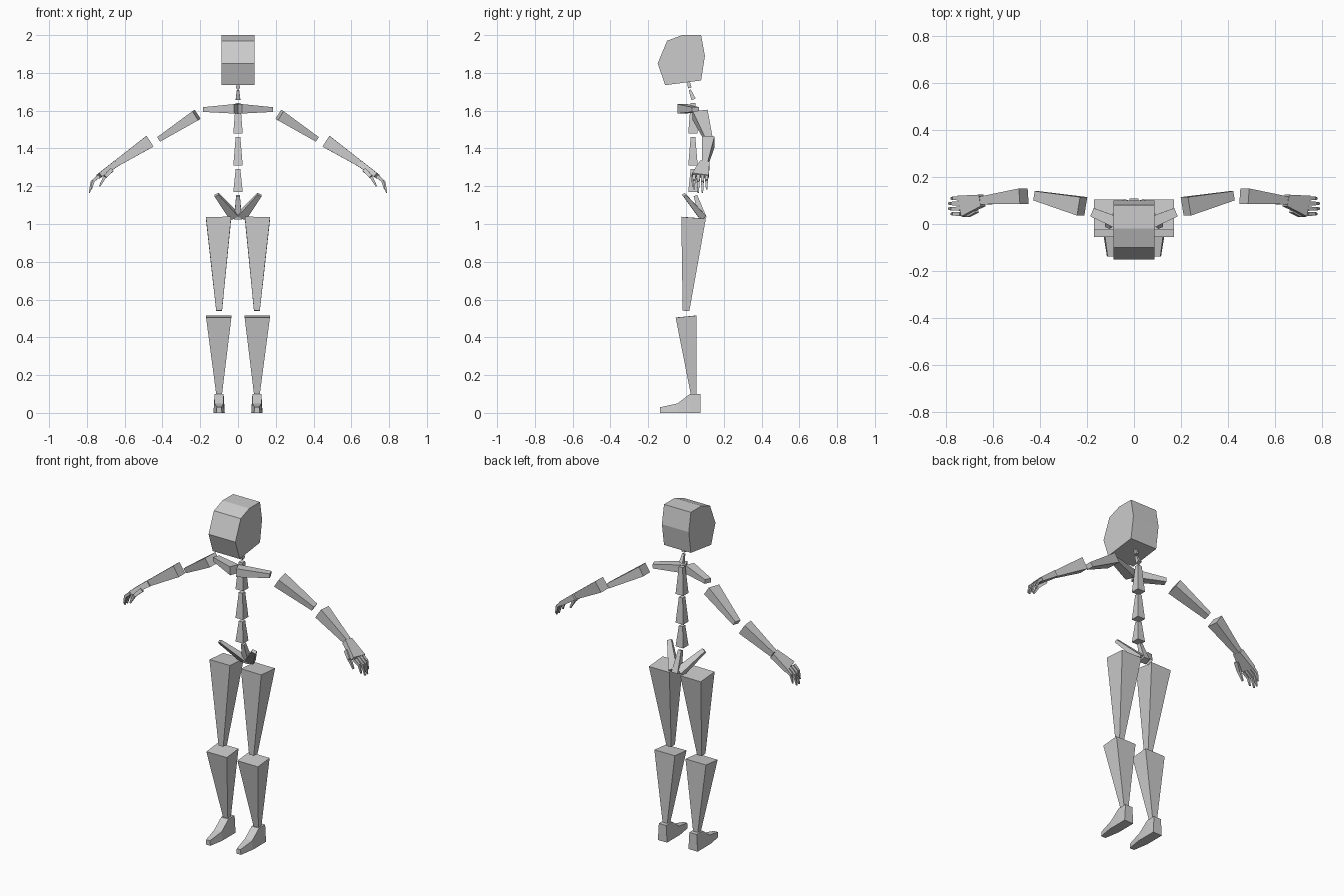
import bpy, bmesh
from mathutils import Vector

cube = bpy.data.objects.get("Cube")
if cube:
    bpy.data.objects.remove(cube, do_unlink=True)

color = (0.6, 0.6, 0.6, 1)
grey = bpy.data.materials.new("plain_grey")
grey.use_nodes = True
grey.diffuse_color = color
grey.node_tree.nodes["Principled BSDF"].inputs["Base Color"].default_value = color

ACROSS = Vector((1, 0, 0))
FORWARD = Vector((0, 1, 0))
UP = Vector((0, 0, 1))


def loft(name, rings):
    """Closed flat-shaded solid through rings with equal point counts."""
    bm = bmesh.new()
    loops = [[bm.verts.new(point) for point in ring] for ring in rings]
    for lower, upper in zip(loops, loops[1:]):
        for i in range(len(lower)):
            bm.faces.new((lower[i - 1], lower[i], upper[i], upper[i - 1]))
    bm.faces.new(loops[0])
    bm.faces.new(loops[-1])
    bmesh.ops.recalc_face_normals(bm, faces=bm.faces)
    mesh = bpy.data.meshes.new(name)
    bm.to_mesh(mesh)
    bm.free()
    mesh.materials.append(grey)
    bpy.context.collection.objects.link(bpy.data.objects.new(name, mesh))


def rectangle(center, half_width, half_depth):
    """Corners of a rectangle spanned by two half-side vectors."""
    return [center - half_width - half_depth, center + half_width - half_depth,
            center + half_width + half_depth, center - half_width + half_depth]


def bone(name, start, end, width, depth, taper=0.5, thinning=0.5, axis=ACROSS):
    """Tapered box from start to end, its width measured along the axis."""
    start, end = Vector(start), Vector(end)
    direction = (end - start).normalized()
    side = (axis - direction * axis.dot(direction)).normalized() / 2
    normal = direction.cross(side)
    loft(name, [rectangle(start, side * width, normal * depth),
                rectangle(end, side * width * taper, normal * depth * thinning)])


# Head: side profile extruded across x, from the crown round the back to the brow
profile = [(-0.1, 1.97), (-0.02, 2), (0.08, 2), (0.1, 1.89),
           (0.08, 1.76), (-0.11, 1.735), (-0.15, 1.85)]
head_half_width = 0.088
loft("head", [[(x, y, z) for y, z in profile]
              for x in (-head_half_width, head_half_width)])

# Spine: equal tapered blocks stacked with gaps
spine_base = Vector((0, 0.037, 0))
for name, bottom, top in (("lower_spine", 1.17, 1.29),
                          ("middle_spine", 1.31, 1.46),
                          ("upper_spine", 1.48, 1.64)):
    bone(name, spine_base + UP * bottom, spine_base + UP * top, 0.05, 0.05)

# Neck and pelvis core lean forward as they rise
bone("lower_neck", (0, 0.04, 1.66), (0, 0.02, 1.71), 0.024, 0.024)
bone("upper_neck", (0, 0.02, 1.72), (0, 0.01, 1.77), 0.02, 0.02)
bone("pelvis_core", (0, 0.09, 1.03), (0, 0.05, 1.15), 0.04, 0.04)


def build_side(side, sign):
    """Leg, foot, arm and hand of one side."""

    def place(x, y, z):
        return Vector((sign * x, y, z))

    def limb(part, start, end, width, depth, **options):
        bone(f"{side}_{part}", place(*start), place(*end), width, depth, **options)

    def arm(part, start, end, width, depth, **options):
        limb(part, start, end, width, depth, axis=FORWARD, **options)

    # Hip and leg
    leg_taper = dict(taper=0.23, thinning=0.27)
    limb("hip_bone", (0.02, 0.085, 1.04), (0.113, -0.01, 1.155), 0.05, 0.035)
    limb("thigh", (0.103, 0.04, 1.033), (0.1, 0, 0.54), 0.134, 0.13, **leg_taper)
    limb("shin", (0.102, 0, 0.51), (0.1, 0.04, 0.1), 0.134, 0.11, **leg_taper)

    # Foot: sole sections from heel to toe, slightly narrower on top
    sections = []
    for y, height, half_width in ((0.077, 0.1, 0.03), (0.02, 0.1, 0.03),
                                  (-0.045, 0.05, 0.03), (-0.137, 0.03, 0.015)):
        sole = place(0.1, y, 0)
        edge = ACROSS * half_width
        top = sole + UP * height
        sections.append([sole - edge, sole + edge,
                         top + edge * 0.8, top - edge * 0.8])
    loft(f"{side}_foot", sections)

    # Shoulder and arm
    wrist = Vector((0.645, 0.1, 1.32))
    arm("collar_bone", (0.01, -0.02, 1.61), (0.178, 0.05, 1.606), 0.055, 0.05,
        taper=0.7)
    arm("upper_arm", (0.22, 0.075, 1.577), (0.417, 0.12, 1.45), 0.08, 0.057)
    arm("forearm", (0.468, 0.118, 1.437), wrist, 0.066, 0.068)

    # Palm flares from the wrist towards the knuckles
    palm_end = Vector((0.735, 0.076, 1.255))
    arm("palm", wrist, palm_end, 0.05, 0.035, taper=1.8, thinning=0.7)

    # Fingers: two segments each, spread over the palm, the outer ones shorter
    for i, finger in enumerate(("index", "middle", "ring", "little")):
        spread = i - 1.5
        length = 1 if abs(spread) < 1 else 0.8
        root = palm_end + FORWARD * spread * 0.022
        knuckle = root + Vector((0.038, 0, -0.032)) * length
        tip = knuckle + Vector((0.014, 0, -0.058)) * length
        arm(f"{finger}_finger_base", root, knuckle, 0.018, 0.018,
            taper=0.8, thinning=0.8)
        arm(f"{finger}_finger_tip", knuckle, tip, 0.014, 0.014)

    # Thumb
    thumb_joint = (0.705, 0.038, 1.25)
    arm("thumb_base", (0.67, 0.06, 1.285), thumb_joint, 0.024, 0.022,
        taper=0.8, thinning=0.8)
    arm("thumb_tip", thumb_joint, (0.732, 0.036, 1.2), 0.018, 0.016)


build_side("left", 1)
build_side("right", -1)
